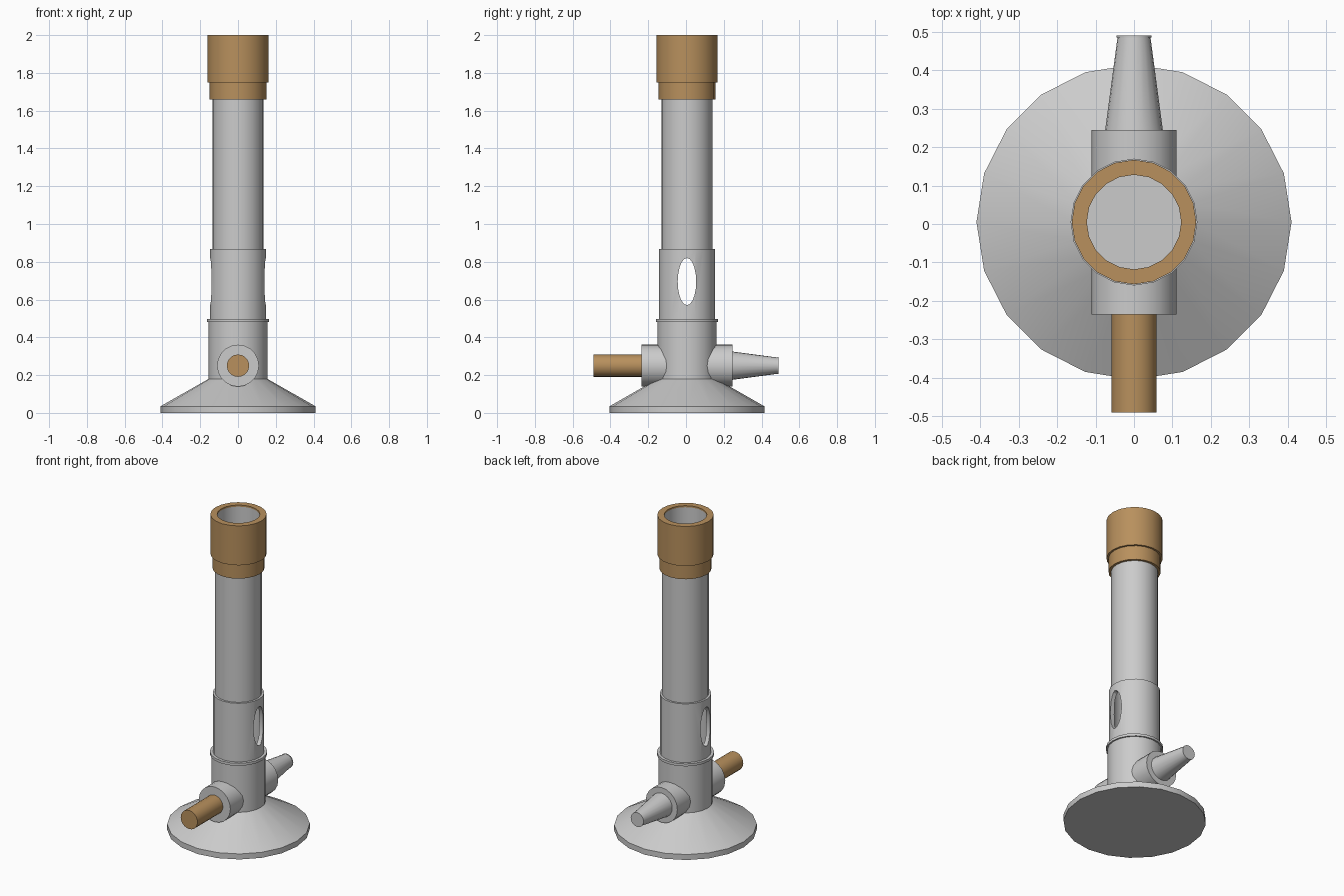
import bpy, bmesh, math
from mathutils import Matrix

if "Cube" in bpy.data.objects:
    bpy.data.objects.remove(bpy.data.objects["Cube"])

SIDES = 20
CY = 0.005      # axis of the burner tube
ARM_Z = 0.25    # height of the side fittings

brass = bpy.data.materials.new("brass")
brass.diffuse_color = (0.48, 0.28, 0.11, 1)
brass.use_nodes = True
brass.node_tree.nodes["Principled BSDF"].inputs["Base Color"].default_value = brass.diffuse_color


def smooth(ob):
    bpy.ops.object.select_all(action='DESELECT')
    ob.select_set(True)
    bpy.context.view_layer.objects.active = ob
    bpy.ops.object.shade_smooth_by_angle(angle=math.radians(28))


def lathe(name, profile, mat=None, closed=False, matrix=Matrix.Translation((0, CY, 0))):
    """Revolve (radius, height) points around z; radius 0 becomes a pole."""
    bm = bmesh.new()
    pts = profile + profile[:1] if closed else profile
    vs = [bm.verts.new((r, 0, z)) for r, z in pts]
    es = [bm.edges.new(p) for p in zip(vs, vs[1:])]
    bmesh.ops.spin(bm, geom=vs + es, cent=(0, 0, 0), axis=(0, 0, 1),
                   angle=2 * math.pi, steps=SIDES)
    bmesh.ops.remove_doubles(bm, verts=bm.verts, dist=1e-4)
    bmesh.ops.recalc_face_normals(bm, faces=bm.faces)
    bm.transform(matrix)
    me = bpy.data.meshes.new(name)
    bm.to_mesh(me)
    bm.free()
    ob = bpy.data.objects.new(name, me)
    bpy.context.collection.objects.link(ob)
    if mat:
        me.materials.append(mat)
    return ob


# Base, column, collar and hollow tube in one profile
body = lathe("burner_body", [
    (0, 0), (0.41, 0), (0.41, 0.035), (0.156, 0.18), (0.156, 0.48),
    (0.165, 0.48), (0.165, 0.496), (0.148, 0.496), (0.148, 0.868),
    (0.135, 0.868), (0.135, 1.99), (0.123, 1.99), (0.123, 0.5), (0, 0.5)])

# Oval air holes through both sides of the collar
hole = lathe("air_hole_cutter", [(0, -0.4), (1, -0.4), (1, 0.4), (0, 0.4)],
             matrix=Matrix.Translation((0, CY, 0.695))
             @ Matrix.Diagonal((1, 0.049, 0.125, 1)) @ Matrix.Rotation(math.pi / 2, 4, 'Y'))
hole.hide_render = True
cut = body.modifiers.new("air_holes", 'BOOLEAN')
cut.operation = 'DIFFERENCE'
cut.solver = 'EXACT'
cut.object = hole
bpy.context.view_layer.objects.active = body
bpy.ops.object.modifier_apply(modifier=cut.name)
bpy.data.objects.remove(hole)

# Stepped brass mouth
mouth = lathe("brass_mouth", [
    (0.135, 1.66), (0.15, 1.66), (0.15, 1.75), (0.162, 1.75), (0.162, 2.0),
    (0.123, 2.0), (0.123, 1.99), (0.135, 1.99)], brass, closed=True)

# Side fittings, revolved around the y axis
back = Matrix.Translation((0, 0, ARM_Z)) @ Matrix.Rotation(-math.pi / 2, 4, 'X')
front = Matrix.Translation((0, 0, ARM_Z)) @ Matrix.Rotation(math.pi / 2, 4, 'X')
inlet = lathe("gas_inlet", [
    (0, 0.09), (0.111, 0.09), (0.111, 0.245), (0.075, 0.245), (0.043, 0.485),
    (0.045, 0.485), (0.045, 0.49), (0, 0.49)], matrix=back)
socket = lathe("valve_socket", [
    (0, 0.09), (0.111, 0.09), (0.111, 0.235), (0, 0.235)], matrix=front)
knob = lathe("valve_knob", [
    (0, 0.2), (0.059, 0.2), (0.059, 0.49), (0, 0.49)], brass, matrix=front)

for ob in (body, mouth, inlet, socket, knob):
    smooth(ob)
